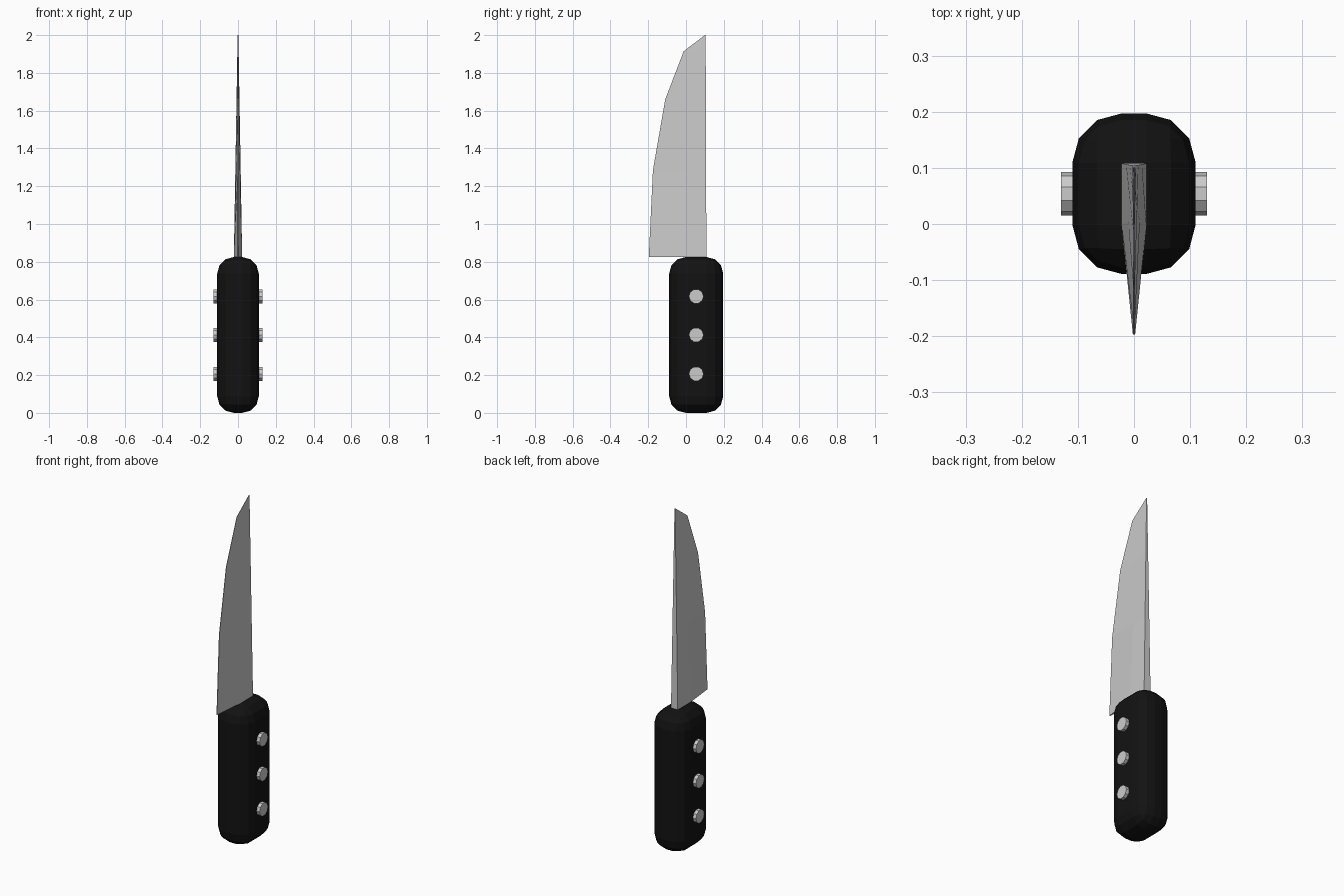
import bpy, bmesh
from math import radians

if "Cube" in bpy.data.objects:
    bpy.data.objects.remove(bpy.data.objects["Cube"])

black = bpy.data.materials.new("black_grip")
black.diffuse_color = (0.006, 0.006, 0.006, 1)
black.use_nodes = True
black.node_tree.nodes["Principled BSDF"].inputs["Base Color"].default_value = black.diffuse_color

# Handle: box with faceted rounded edges
bm = bmesh.new()
bmesh.ops.create_cube(bm, size=1)
for v in bm.verts:
    v.co = (v.co.x * 0.22, v.co.y * 0.286 + 0.054, (v.co.z + 0.5) * 0.825)
bmesh.ops.bevel(bm, geom=bm.edges[:], offset=0.088, offset_type='OFFSET',
                segments=3, profile=0.5, affect='EDGES')
mesh = bpy.data.meshes.new("handle")
bm.to_mesh(mesh)
bm.free()
mesh.materials.append(black)
bpy.context.collection.objects.link(bpy.data.objects.new("handle", mesh))

# Blade: wedge lofted along the curved cutting edge (edge y, z)
edge = [(-0.197, 0.824), (-0.175, 1.285), (-0.11, 1.66), (-0.012, 1.915), (0.1, 2.0)]
bm = bmesh.new()
rings = []
for i, (y, z) in enumerate(edge):
    t = (z - 0.824) / 1.176
    spine = 0.108 - 0.004 * t
    w = 0.022 - 0.02 * t
    tip = 0.002 - 0.001 * t
    mid = y + (spine - y) * 0.64
    mid_w = w if i == 0 else tip + (w - tip) * 0.7
    ring = [(tip, y), (mid_w, mid), (w, spine), (-w, spine), (-mid_w, mid), (-tip, y)]
    rings.append([bm.verts.new((px, py, z)) for px, py in ring])
for a, b in zip(rings, rings[1:]):
    for k in range(6):
        n = (k + 1) % 6
        bm.faces.new((a[k], a[n], b[n], b[k]))
bm.faces.new(rings[0])
bm.faces.new(rings[-1])
bmesh.ops.recalc_face_normals(bm, faces=bm.faces[:])
mesh = bpy.data.meshes.new("blade")
bm.to_mesh(mesh)
bm.free()
bpy.context.collection.objects.link(bpy.data.objects.new("blade", mesh))

# Rivets: ten-sided pins through the handle
for i, z in enumerate((0.207, 0.413, 0.617)):
    bpy.ops.mesh.primitive_cylinder_add(vertices=10, radius=0.039, depth=0.26,
                                        location=(0, 0.054, z),
                                        rotation=(0, radians(90), 0))
    bpy.context.object.name = f"rivet_{i + 1}"
